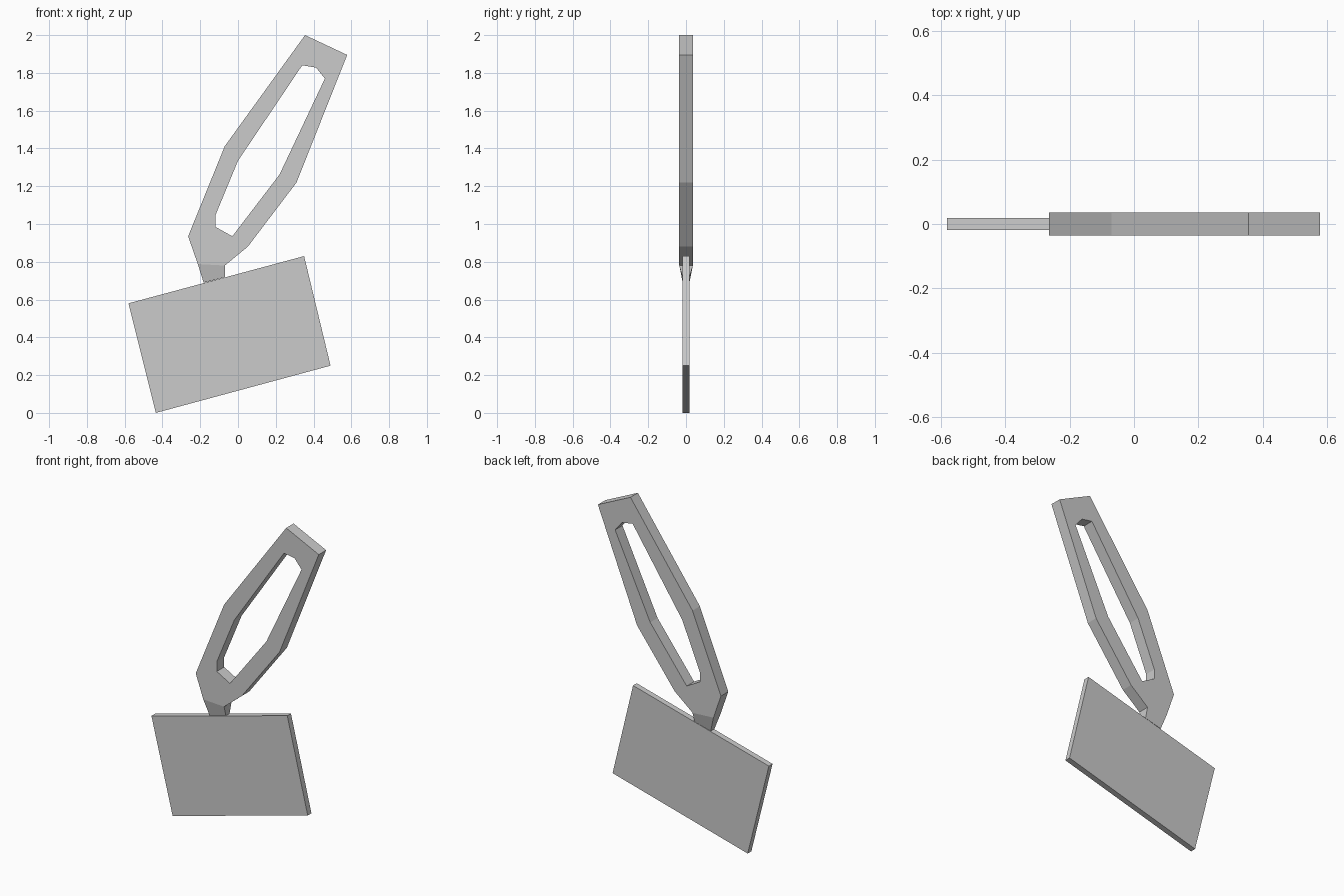
import bpy, bmesh

if "Cube" in bpy.data.objects:
    bpy.data.objects.remove(bpy.data.objects["Cube"])


def plate(name, half, loops):
    """Flat plate in the XZ plane; first loop is the outline, others are holes."""
    bm = bmesh.new()
    edges = []
    for loop in loops:
        vs = [bm.verts.new((x, -half, z)) for x, z in loop]
        edges += [bm.edges.new((a, b)) for a, b in zip(vs, vs[1:] + vs[:1])]
    bmesh.ops.triangle_fill(bm, use_beauty=True, edges=edges, normal=(0, -1, 0))
    out = bmesh.ops.extrude_face_region(bm, geom=bm.faces[:], use_keep_orig=True)
    for v in out["geom"]:
        if isinstance(v, bmesh.types.BMVert):
            v.co.y = half
    bmesh.ops.recalc_face_normals(bm, faces=bm.faces[:])
    return name, bm


def finish(name, bm):
    bmesh.ops.recalc_face_normals(bm, faces=bm.faces[:])
    me = bpy.data.meshes.new(name)
    bm.to_mesh(me)
    bm.free()
    ob = bpy.data.objects.new(name, me)
    bpy.context.collection.objects.link(ob)


# Blade: thin tilted rectangle
finish(*plate("blade", 0.018, [
    [(-0.58, 0.58), (0.35, 0.83), (0.49, 0.25), (-0.435, 0.0)]]))

# Handle: long bent frame with an open slot
outline = [(0.355, 2.0), (0.578, 1.895), (0.31, 1.22), (0.052, 0.88),
           (-0.07, 0.78), (-0.213, 0.788), (-0.264, 0.935), (-0.07, 1.412)]
slot = [(0.34, 1.84), (0.413, 1.828), (0.46, 1.77), (0.22, 1.262),
        (-0.03, 0.935), (-0.12, 0.985), (-0.12, 1.045), (0.0, 1.335)]
name, bm = plate("handle", 0.036, [outline, slot])

# Neck: bottom of the handle tapers down to the blade thickness
bottom = min(bm.faces, key=lambda f: f.calc_center_median().z)
bm.normal_update()
ext = bmesh.ops.extrude_discrete_faces(bm, faces=[bottom])
for v in ext["faces"][0].verts:
    v.co.x, v.co.z = (-0.182, 0.69) if v.co.x < -0.14 else (-0.07, 0.718)
    v.co.y *= 0.5
finish(name, bm)
